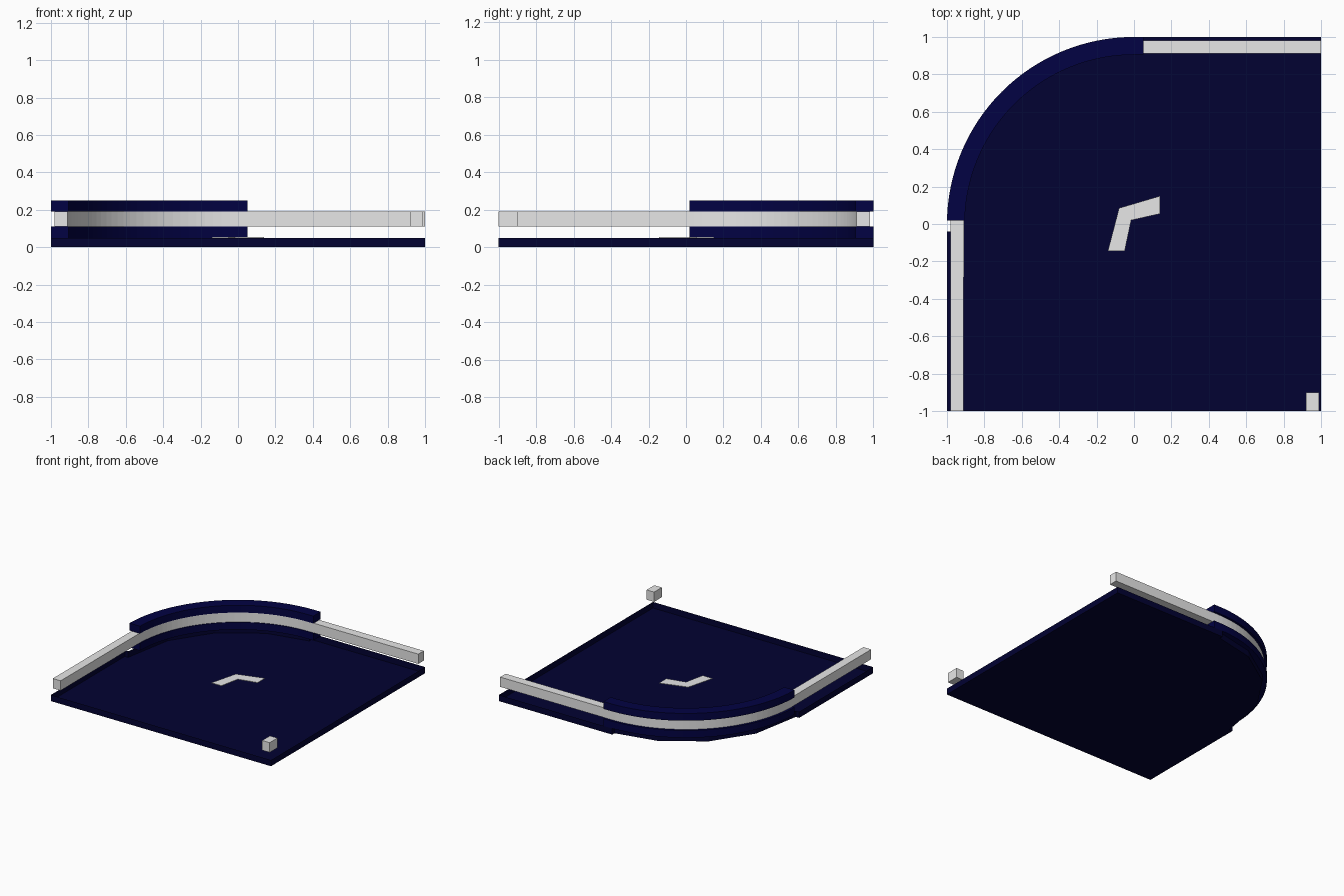
import bpy
import bmesh
from math import cos, sin, radians

cube = bpy.data.objects.get("Cube")
if cube:
    bpy.data.objects.remove(cube, do_unlink=True)


def material(name, color):
    m = bpy.data.materials.new(name)
    m.use_nodes = True
    m.diffuse_color = (*color, 1)
    m.node_tree.nodes["Principled BSDF"].inputs["Base Color"].default_value = (*color, 1)
    return m


floor_blue = material("dark_navy", (0.0005, 0.0005, 0.032))
wall_blue = material("deep_blue", (0.0005, 0.0005, 0.056))
white = material("light_grey", (0.8, 0.8, 0.8))


def prism(name, outline, z0, z1, mat, open_top=False):
    """Extrude a flat outline from z0 up to z1, as a solid or an open tray."""
    bm = bmesh.new()
    bottom = [bm.verts.new((x, y, z0)) for x, y in outline]
    top = [bm.verts.new((x, y, z1)) for x, y in outline]
    bm.faces.new(bottom[::-1])
    if not open_top:
        bm.faces.new(top)
    for i in range(len(outline)):
        bm.faces.new((bottom[i - 1], bottom[i], top[i], top[i - 1]))
    if not open_top:
        bmesh.ops.recalc_face_normals(bm, faces=bm.faces)
    mesh = bpy.data.meshes.new(name)
    bm.to_mesh(mesh)
    bm.free()
    mesh.materials.append(mat)
    obj = bpy.data.objects.new(name, mesh)
    bpy.context.collection.objects.link(obj)


def arc(radius, steps):
    angles = [radians(90 + 90 * i / steps) for i in range(steps + 1)]
    return [(radius * cos(a), radius * sin(a)) for a in angles]


def bend(outer, inner, x_end, y_end):
    """Outline of a strip that runs along the back, round the corner and forward."""
    def side(r):
        # The curve stops at y_end, or continues straight past it
        pts = [(x_end, r)] + [p for p in arc(r, 32) if p[1] > max(y_end, 0.001)]
        return pts + [(-r, y_end)]
    return side(outer) + side(inner)[::-1]


# Shallow floor tray with a coarse rounded corner set in from the straight edges
floor = [(-1, -1), (1, -1), (1, 1), (-0.03, 1), (-0.03, 0.97)]
floor += arc(0.97, 4)[1:-1] + [(-0.97, -0.04), (-1, -0.04)]
prism("floor_tray", floor, 0, 0.05, floor_blue, open_top=True)

# Curved barrier in two bands with the rail between them
for name, z0, z1 in (("lower_barrier", 0.05, 0.11), ("upper_barrier", 0.19, 0.25)):
    prism(name, bend(1.0, 0.905, 0.05, 0.02), z0, z1, wall_blue)
prism("guard_rail", bend(0.982, 0.911, 1, -1), 0.11, 0.19, white)

# Short rail piece at the inside corner
prism("inner_corner_rail", [(0.92, -1), (0.988, -1), (0.988, -0.9), (0.92, -0.9)],
      0.11, 0.19, white)

# Bent marking above the floor
marking = [(-0.14, -0.145), (-0.05, -0.145), (-0.015, 0.02),
           (0.14, 0.055), (0.14, 0.15), (-0.08, 0.085)]
prism("floor_marking", marking, 0.05, 0.054, white)
